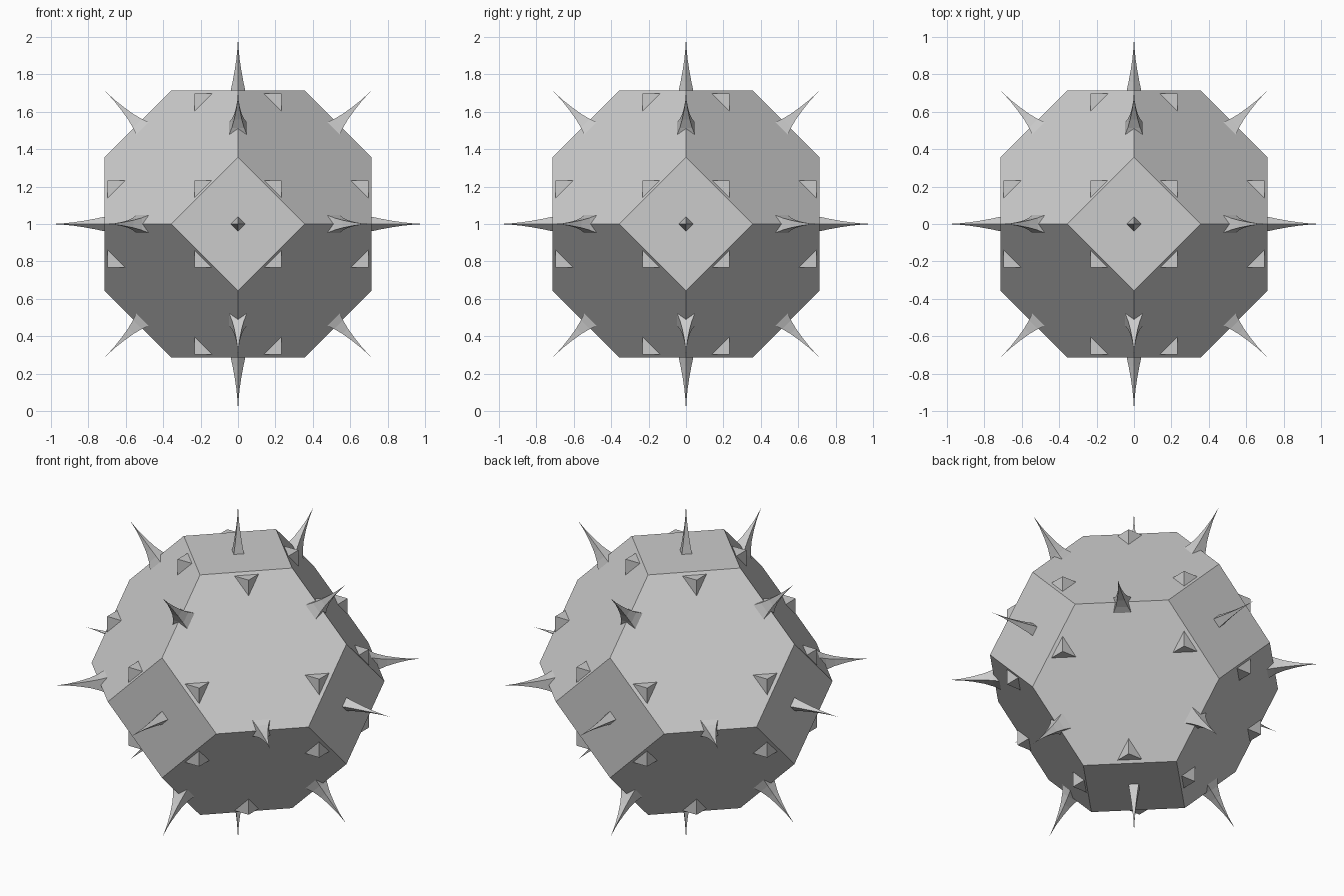
import bpy, bmesh, math
from itertools import permutations, product
from mathutils import Vector, Matrix

if "Cube" in bpy.data.objects:
    bpy.data.objects.remove(bpy.data.objects["Cube"])

CENTRE = Vector((0, 0, 1))
A = 0.713          # distance to the square faces
H = A / 2


def make_object(name, bm):
    bmesh.ops.recalc_face_normals(bm, faces=bm.faces)
    mesh = bpy.data.meshes.new(name)
    bm.to_mesh(mesh)
    bm.free()
    ob = bpy.data.objects.new(name, mesh)
    ob.location = CENTRE
    bpy.context.collection.objects.link(ob)
    return ob


def symmetric(a, b, c):
    """All permutations and sign changes of a point."""
    pts = set()
    for p in permutations((a, b, c)):
        for s in product((1, -1), repeat=3):
            pts.add(tuple(x * k + 0.0 for x, k in zip(p, s)))
    return [Vector(p) for p in sorted(pts)]


def add_spike(bm, d, u, profile, turn):
    """Four-sided concave spike along d; profile is (distance, radius)."""
    d, u = d.normalized(), u.normalized()
    v = d.cross(u)
    rings = []
    for dist, rad in profile:
        ring = []
        for i in range(4):
            a = turn + i * math.pi / 2
            ring.append(bm.verts.new(d * dist + (u * math.cos(a) + v * math.sin(a)) * rad))
        rings.append(ring)
    tip = bm.verts.new(d)
    bm.faces.new(rings[0])
    for lo, hi in zip(rings, rings[1:]):
        for i in range(4):
            j = (i + 1) % 4
            bm.faces.new((lo[i], lo[j], hi[j], hi[i]))
    for i in range(4):
        bm.faces.new((rings[-1][i], rings[-1][(i + 1) % 4], tip))


# body: truncated octahedron
bm = bmesh.new()
for p in symmetric(0, H, A):
    bm.verts.new(p)
bmesh.ops.convex_hull(bm, input=bm.verts)
bmesh.ops.dissolve_limit(bm, angle_limit=0.02, verts=bm.verts, edges=bm.edges)
make_object("body", bm)

# long spikes on the square faces
bm = bmesh.new()
for d in symmetric(0, 0, 1):
    add_spike(bm, d, Vector((d.y, d.z, d.x)),
              [(0.70, 0.042), (0.76, 0.029), (0.82, 0.018), (0.88, 0.009), (0.94, 0.003)], 0)
make_object("face_spikes", bm)

# long spikes on the edges between hexagons
bm = bmesh.new()
for d in symmetric(0, 1, 1):
    across = Vector([1.0 if abs(c) < 0.1 else 0.0 for c in d])
    add_spike(bm, d, across,
              [(0.68, 0.088), (0.72, 0.069), (0.76, 0.047), (0.81, 0.029),
               (0.87, 0.015), (0.93, 0.005)], math.pi / 4)
make_object("edge_spikes", bm)

# short three-sided studs shaped like cube corners
bm = bmesh.new()
for p in symmetric(0.233, 0.233, 0.697):
    leg = 0.105
    tip = bm.verts.new(p)
    feet = []
    for axis in range(3):
        q = p.copy()
        q[axis] -= math.copysign(leg, p[axis])
        feet.append(bm.verts.new(q))
    bm.faces.new(feet)
    for i in range(3):
        bm.faces.new((tip, feet[i], feet[(i + 1) % 3]))
make_object("studs", bm)
